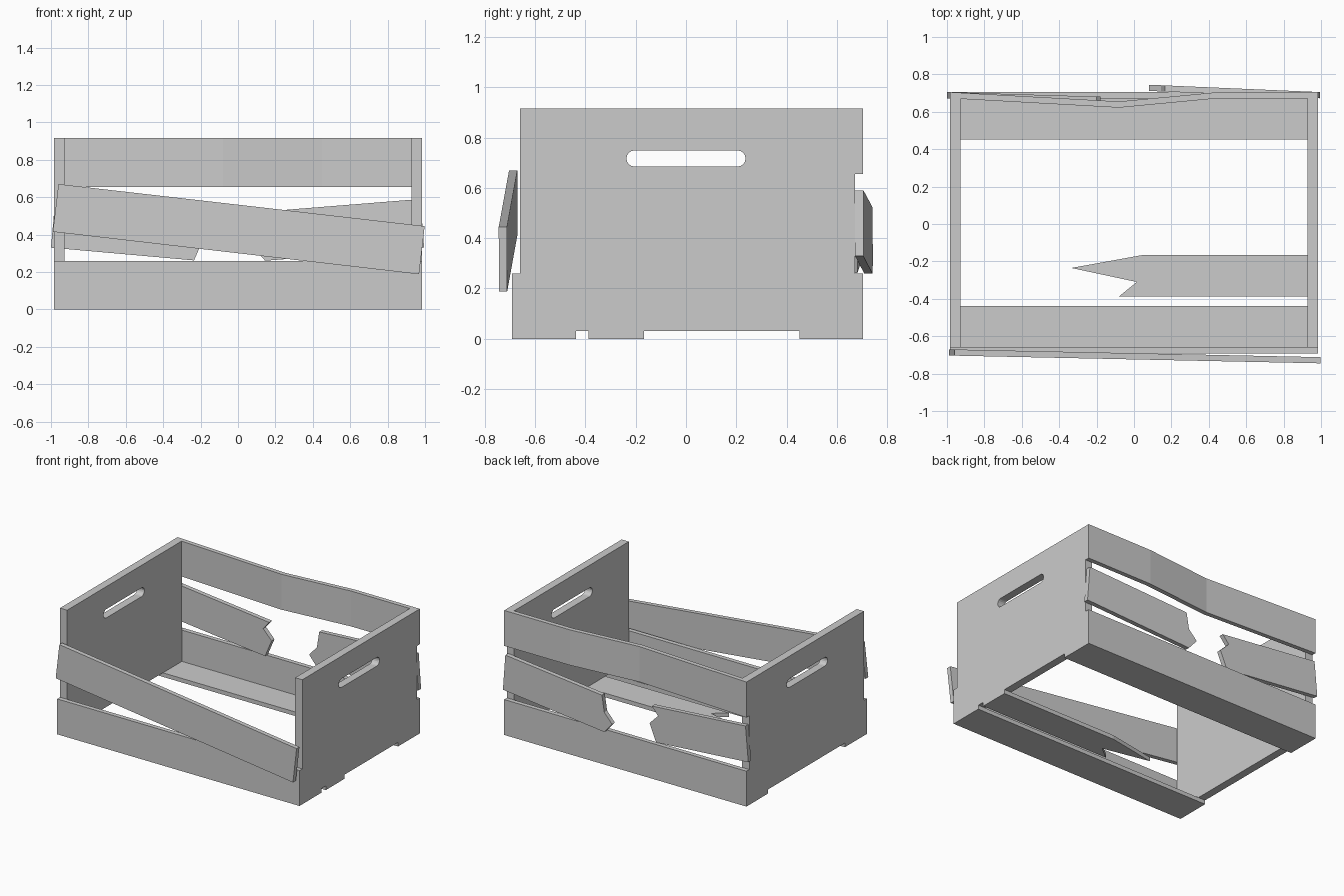
import bpy, bmesh, math
from mathutils import Vector

cube = bpy.data.objects.get("Cube")
if cube:
    bpy.data.objects.remove(cube, do_unlink=True)

wood = bpy.data.materials.new("plain_grey")
wood.use_nodes = True
GREY = (0.6, 0.6, 0.6, 1)
wood.diffuse_color = GREY
wood.node_tree.nodes["Principled BSDF"].inputs["Base Color"].default_value = GREY

T = 0.033        # board thickness
END = 0.985      # outer half length
FLOOR = 0.03     # top of the floor slats


def prism(name, loops, place):
    """Fill 2D loops (later loops are holes), give them depth 0..1, map with place(u, v, w)."""
    bm = bmesh.new()
    for loop in loops:
        vs = [bm.verts.new((u, v, 0)) for u, v in loop]
        for a, b in zip(vs, vs[1:] + vs[:1]):
            bm.edges.new((a, b))
    bmesh.ops.triangle_fill(bm, edges=bm.edges[:], use_beauty=True, normal=(0, 0, 1))
    out = bmesh.ops.extrude_face_region(bm, geom=bm.faces[:], use_keep_orig=True)
    for v in out["geom"]:
        if isinstance(v, bmesh.types.BMVert):
            v.co.z = 1
    for v in bm.verts:
        v.co = Vector(place(*v.co))
    bmesh.ops.recalc_face_normals(bm, faces=bm.faces[:])
    mesh = bpy.data.meshes.new(name)
    bm.to_mesh(mesh)
    bm.free()
    mesh.materials.append(wood)
    obj = bpy.data.objects.new(name, mesh)
    bpy.context.collection.objects.link(obj)
    return obj


def rect(u0, v0, u1, v1):
    return [(u0, v0), (u1, v0), (u1, v1), (u0, v1)]


def upright(y, slope=0):
    """Board in the XZ plane, skewed in depth along its length."""
    return lambda u, v, w: (u, y + slope * u + T * w, v)


def flat(z0, z1):
    return lambda u, v, w: (u, v, z0 + (z1 - z0) * w)


# End panels with rounded hand slots
R, MID, HALF = 0.032, 0.717, 0.205
slot = []
for side in (1, -1):
    for i in range(9):
        a = side * math.pi / 2 - math.pi / 2 - math.pi / 2 + math.pi * i / 8
        if side == -1:
            a = math.pi / 2 + math.pi * i / 8
        slot.append((side * HALF + R * math.cos(a), MID + R * math.sin(a)))
for name, x in (("left_end_panel", 0.927), ("right_end_panel", -END)):
    prism(name, [rect(-0.66, FLOOR, 0.672, 0.915), slot],
          lambda u, v, w, x=x: (x + (END - 0.927) * w, u, v))

# Straight lower side slats
prism("front_lower_slat", [rect(-END, 0, END, 0.26)], upright(-0.693))
prism("back_lower_slat", [rect(-END, 0, END, 0.26)], upright(0.672))

# Floor slats, one of them snapped
prism("floor_slat_front", [rect(-END, -0.66, END, -0.438)], flat(0, FLOOR))
prism("floor_slat_back", [rect(-END, 0.452, END, 0.672)], flat(0, FLOOR))
prism("floor_slat_broken", [[(END, -0.387), (END, -0.167), (0.04, -0.167), (-0.335, -0.235),
                             (0.015, -0.31), (-0.08, -0.387)]], flat(0, FLOOR))

# Warped upper back slat
bend = [(-END, 0.705), (-0.08, 0.655), (0.45, 0.705), (END, 0.705)]
inner = [(x, y - T) for x, y in reversed(bend)]
prism("back_upper_slat", [bend + inner], flat(0.655, 0.915))

# Loose, tilted front slat
prism("front_loose_slat", [[(-0.99, 0.415), (0.968, 0.188), (0.998, 0.445), (-0.96, 0.67)]],
      upright(-0.724, -0.021))

# Two halves of the snapped middle back slat
prism("back_broken_slat_right", [[(-1.0, 0.33), (-0.235, 0.262), (-0.18, 0.39), (-0.25, 0.46),
                                  (-0.2, 0.52), (-0.977, 0.59)]], upright(0.642, -0.03))
prism("back_broken_slat_left", [[(0.995, 0.33), (0.975, 0.59), (0.165, 0.525), (0.145, 0.405),
                                 (0.08, 0.335), (0.145, 0.26)]], upright(0.715, -0.043))
